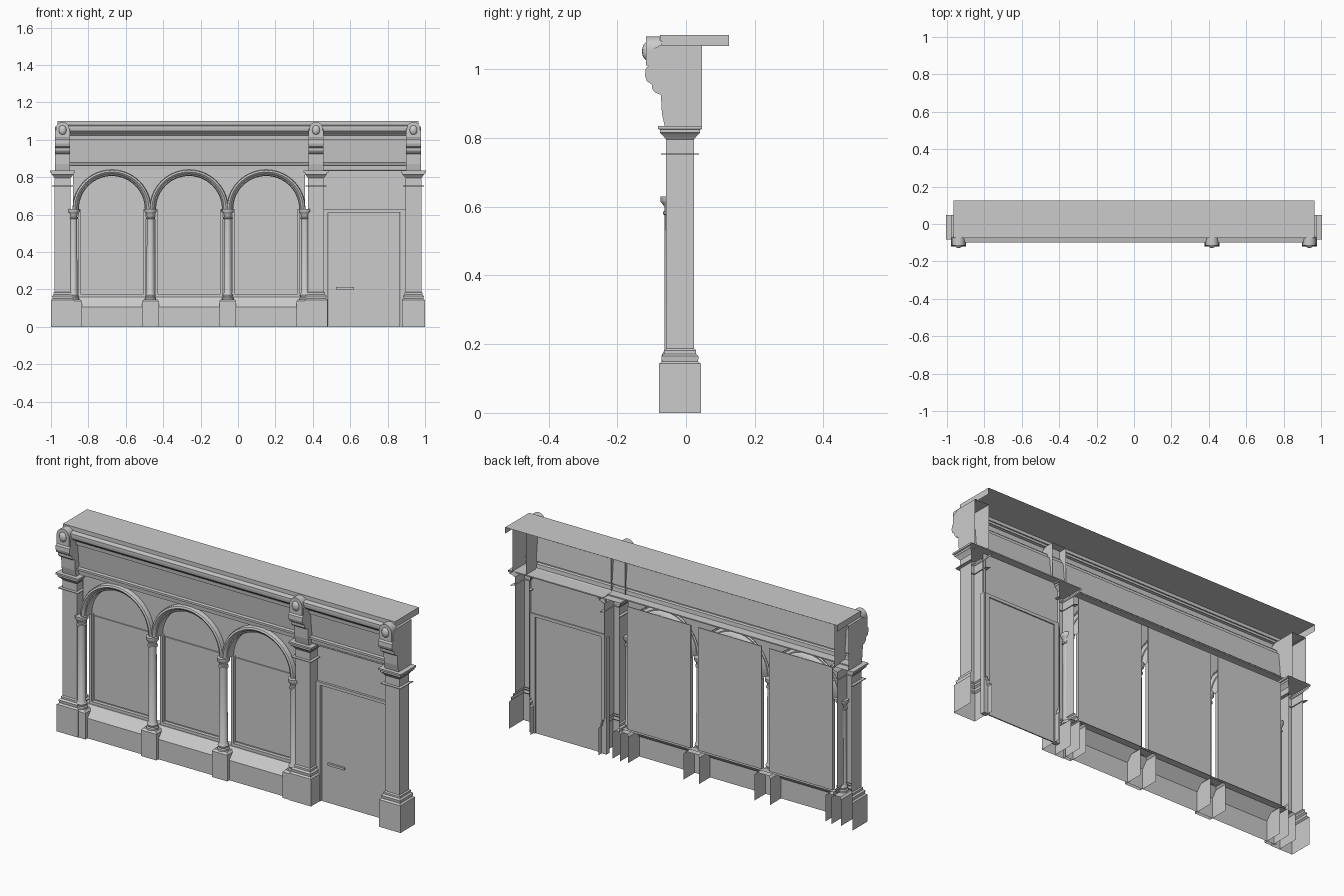
import bpy, bmesh, math
from mathutils import Vector

if "Cube" in bpy.data.objects:
    bpy.data.objects.remove(bpy.data.objects["Cube"], do_unlink=True)

GREY = (0.6, 0.6, 0.6, 1)
stone = bpy.data.materials.new("plain_grey")
stone.use_nodes = True
stone.diffuse_color = GREY
stone.node_tree.nodes["Principled BSDF"].inputs["Base Color"].default_value = GREY


def finish(name, bm, smooth=False):
    mesh = bpy.data.meshes.new(name)
    bm.to_mesh(mesh)
    bm.free()
    mesh.materials.append(stone)
    ob = bpy.data.objects.new(name, mesh)
    bpy.context.collection.objects.link(ob)
    if smooth:
        bpy.ops.object.select_all(action='DESELECT')
        ob.select_set(True)
        bpy.context.view_layer.objects.active = ob
        bpy.ops.object.shade_smooth_by_angle(angle=math.radians(40))
    return ob


def loft(name, rows, closed=False, smooth=False, caps=()):
    """Skin a list of equal-length point rows; caps lists rows to fill."""
    bm = bmesh.new()
    vs = [[bm.verts.new(p) for p in row] for row in rows]
    n = len(rows[0])
    for a, b in zip(vs, vs[1:]):
        for i in range(n if closed else n - 1):
            j = (i + 1) % n
            bm.faces.new((a[i], a[j], b[j], b[i]))
    for c in caps:
        bm.faces.new(vs[c])
    return finish(name, bm, smooth)


def box(name, x0, x1, y0, y1, z0, z1):
    return loft(name, [[(x0, y0, z), (x1, y0, z), (x1, y1, z), (x0, y1, z)]
                       for z in (z0, z1)], True, caps=(0, 1))


def extrude_x(name, profile, x0, x1, ends=False, smooth=False):
    rows = [[(x, y, z) for y, z in profile] for x in (x0, x1)]
    return loft(name, rows, smooth=smooth, caps=(0, 1) if ends else ())


def open_post(name, cx, half, y0, y1, steps):
    """Front and two sides, open at the back; steps are (offset, height)."""
    return loft(name, [[(cx - half - d, y1 + d, z), (cx - half - d, y0 - d, z),
                        (cx + half + d, y0 - d, z), (cx + half + d, y1 + d, z)]
                       for d, z in steps], caps=(-1,))


def lathe(name, cx, cy, steps, sides=16):
    ring = [2 * math.pi * i / sides for i in range(sides)]
    return loft(name, [[(cx + r * math.cos(a), cy + r * math.sin(a), z) for a in ring]
                       for r, z in steps], True, True)


# Pilasters with pedestal, moulded base, neck ring and capital
PILASTERS = {"left_end": -0.938, "middle": 0.417, "right_end": 0.938}
PILASTER_STEPS = [(.02, 0), (.02, .143), (.012, .15), (.014, .165), (.006, .172), (.006, .182),
                  (0, .187), (0, .751), (.015, .751), (.015, .755), (0, .755), (0, .795),
                  (.006, .803), (.014, .812), (.018, .815), (.018, .824), (.024, .826),
                  (.024, .835)]
BRACKET = [(-.062, .835), (-.07, .87), (-.073, .925), (-.09, .932), (-.098, .942), (-.099, .955),
           (-.114, .965), (-.119, .98), (-.118, 1.0), (-.11, 1.01), (-.11, 1.05), (-.075, 1.07)]

for side, cx in PILASTERS.items():
    open_post(side + "_pilaster", cx, .042, -.058, .023, PILASTER_STEPS)
    # Scroll bracket above the capital, open at the back
    yb = -.03 if side == "middle" else .047
    extrude_x(side + "_bracket", [(yb, .835)] + BRACKET + [(yb, 1.07)],
              cx - .04, cx + .04, True)
    # Round-topped hood and its boss
    arc = [math.pi * i / 12 for i in range(13)]
    outline = [(cx + .036, 1.01)] + [(cx + .036 * math.cos(a), 1.058 + .037 * math.sin(a))
                                     for a in arc] + [(cx - .036, 1.01)]
    loft(side + "_bracket_hood", [[(x, y, z) for x, z in outline] for y in (-.116, -.07)],
         True, True, caps=(0, 1))
    bm = bmesh.new()
    bmesh.ops.create_uvsphere(bm, u_segments=14, v_segments=8, radius=1)
    for v in bm.verts:
        v.co = Vector((cx + v.co.x * .021, -.114 + v.co.y * .014, 1.052 + v.co.z * .026))
    finish(side + "_bracket_boss", bm, True)

# Small round columns on pedestals
SPRING = .63
COLUMN_STEPS = [(.03, .145), (.03, .155), (.025, .16), (.028, .17), (.021, .182), (.02, .575),
                (.025, .578), (.025, .585), (.02, .588), (.021, .6), (.03, .612), (.032, .615),
                (.032, SPRING), (0, SPRING)]
for i in range(4):
    cx = -.88 + .4125 * i
    lathe(f"arcade_column_{i + 1}", cx, -.042, COLUMN_STEPS)
    open_post(f"arcade_pedestal_{i + 1}", cx, .034, -.064, .024,
              [(.011, 0), (.011, .137), (.002, .147)])

# Arches, spandrels and window panels
ARCH_MOULD = [(.176, .0), (.176, -.035), (.181, -.042), (.186, -.042), (.189, -.05), (.198, -.056),
              (.207, -.052), (.21, -.044), (.21, -.025)]
for i in range(3):
    cx = -.6745 + .4125 * i
    angles = [math.pi * k / 28 for k in range(29)]
    loft(f"arch_moulding_{i + 1}", [[(cx + r * math.cos(a), y, SPRING + r * math.sin(a))
                                    for r, y in ARCH_MOULD] for a in angles], smooth=True)
    loft(f"spandrel_{i + 1}", [[(cx + .207 * math.cos(a), -.028, SPRING + .207 * math.sin(a)),
                               (cx + .207 * math.cos(a), -.028, .842)] for a in angles])
    box(f"window_panel_{i + 1}", cx - .185, cx + .185, .005, .01, .165, .808)
    box(f"window_lower_pane_{i + 1}", cx - .163, cx + .163, -.001, .005, .182, .622)
    for s in (-1, 1):
        xs = sorted((cx + s * .168, cx + s * .182))
        box(f"window_jamb_{i + 1}", *xs, -.014, .005, .16, SPRING)
    box(f"window_bottom_rail_{i + 1}", cx - .168, cx + .168, -.014, .005, .16, .175)

# Bulkhead with sloping sill under the windows
extrude_x("bulkhead_and_sill", [(-.058, 0), (-.058, .105), (-.014, .158), (.02, .16)], -.89, .36)

# Door bay
box("door_leaf", .485, .865, .004, .01, 0, .612)
box("door_transom_panel", .46, .9, .004, .01, .628, .835)
box("door_transom_bar", .46, .9, -.008, .016, .612, .628)
box("door_left_jamb", .452, .482, -.008, .016, 0, .612)
box("door_right_jamb", .868, .9, -.008, .016, 0, .612)
box("door_letter_slot", .525, .62, -.006, .004, .2, .212)

# Entablature with leaning frieze and cornice
ENTABLATURE = [(-.028, .84), (-.04, .842), (-.042, .862), (-.054, .865), (-.054, .876),
               (-.038, .878), (-.05, 1.0), (-.062, 1.002), (-.064, 1.022), (-.072, 1.03),
               (-.085, 1.036), (-.098, 1.048), (-.1, 1.062), (-.1, 1.074), (-.07, 1.08)]
extrude_x("entablature", ENTABLATURE, -.96, .96)
box("door_bay_soffit", .45, .96, -.035, .047, .832, .838)
box("arcade_soffit", -.96, .45, -.035, .008, .836, .842)

# Roof flashing: top sheet with front and end flaps
loft("roof_sheet", [[(x, y, 1.1) for y in (-.075, .125)] for x in (-.965, .965)])
loft("roof_front_flap", [[(x, -.075, z) for z in (1.067, 1.1)] for x in (-.965, .965)])
for s in (-1, 1):
    loft("roof_end_flap", [[(s * .965, y, z) for z in (1.067, 1.1)] for y in (-.075, .125)])
